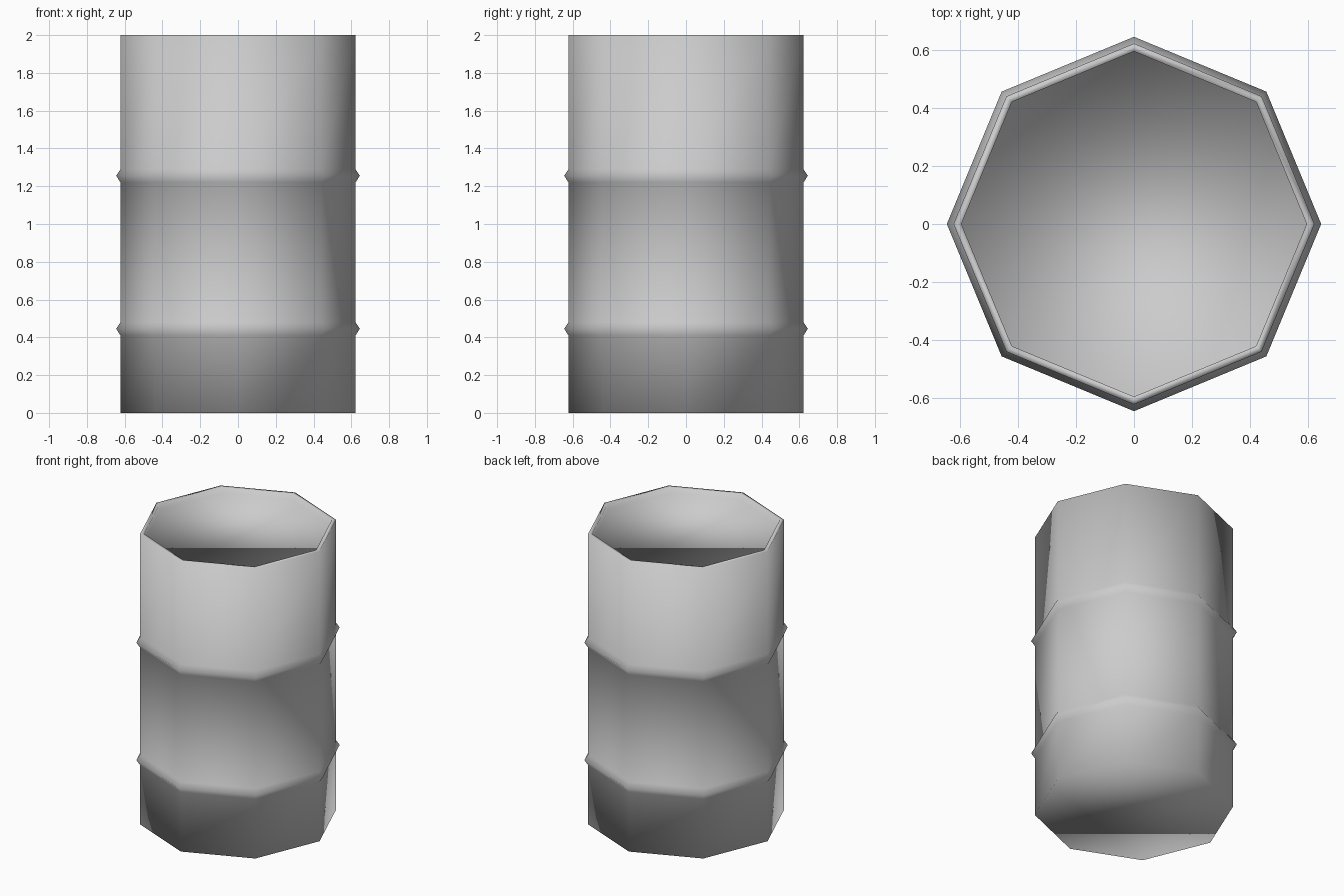
import bpy
import bmesh
from math import cos, sin, tau

cube = bpy.data.objects.get("Cube")
if cube:
    bpy.data.objects.remove(cube, do_unlink=True)

SIDES = 8
BODY_R = 0.622
HOOP_R = 0.645
HOOP_HALF = 0.035
RIM_R = 0.595
FLOOR_Z = 1.96

grey = bpy.data.materials.new("plain_grey")
grey.use_nodes = True
colour = (0.6, 0.6, 0.6, 1)
grey.diffuse_color = colour
grey.node_tree.nodes["Principled BSDF"].inputs["Base Color"].default_value = colour

# Side profile: base, two raised hoops, rim and recessed lid
profile = [(BODY_R, 0)]
for z in (0.445, 1.255):
    profile += [(BODY_R, z - HOOP_HALF), (HOOP_R, z), (BODY_R, z + HOOP_HALF)]
profile += [(BODY_R, 2), (RIM_R, 2), (RIM_R, FLOOR_Z)]

# Octagonal barrel lofted from the profile
bm = bmesh.new()
rings = [[bm.verts.new((r * cos(tau * i / SIDES), r * sin(tau * i / SIDES), z))
          for i in range(SIDES)] for r, z in profile]
for low, high in zip(rings, rings[1:]):
    for i in range(SIDES):
        j = (i + 1) % SIDES
        bm.faces.new((low[i], low[j], high[j], high[i]))

# Base and lid caps
bm.faces.new(rings[0][::-1])
bm.faces.new(rings[-1])

# The whole barrel is softly shaded across its corners
for face in bm.faces:
    face.smooth = True
mesh = bpy.data.meshes.new("barrel")
bm.to_mesh(mesh)
bm.free()
mesh.materials.append(grey)
barrel = bpy.data.objects.new("barrel", mesh)
bpy.context.collection.objects.link(barrel)
